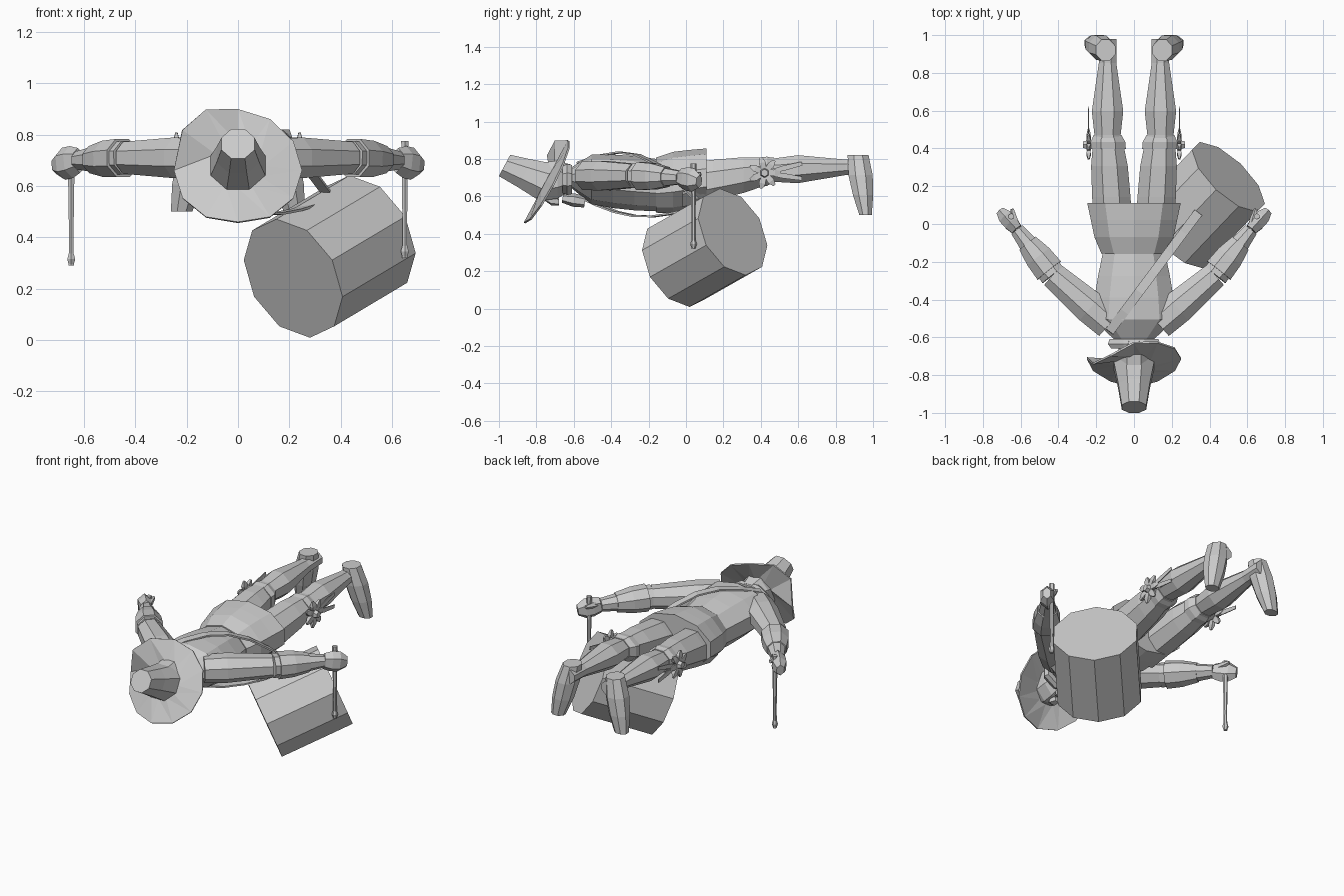
import bpy, bmesh
from math import sin, cos, pi
from mathutils import Vector

default_cube = bpy.data.objects.get("Cube")
if default_cube:
    bpy.data.objects.remove(default_cube)

GREY = (.6, .6, .6, 1)
grey = bpy.data.materials.new("plain grey")
grey.use_nodes = True
grey.diffuse_color = GREY
grey.node_tree.nodes["Principled BSDF"].inputs["Base Color"].default_value = GREY

SIDEWAYS, ALONG, UP = Vector((1, 0, 0)), Vector((0, 1, 0)), Vector((0, 0, 1))


def point(x, y, z):
    return Vector((x, y, z))


def mirrored(position, sign):
    return Vector((sign * position.x, position.y, position.z))


def finish(name, bm):
    """Turn the mesh into a named grey object."""
    bmesh.ops.recalc_face_normals(bm, faces=bm.faces)
    mesh = bpy.data.meshes.new(name)
    bm.to_mesh(mesh)
    bm.free()
    mesh.materials.append(grey)
    body = bpy.data.objects.new(name, mesh)
    bpy.context.collection.objects.link(body)
    return body


def add_tube(bm, start, end, widths, flat=1, flat_end=None, sides=8, axis=None, up=UP, bow=0):
    """Closed tube with evenly spaced rings; flat is ring height over width."""
    direction = (axis or end - start).normalized()
    across = direction.cross(up).normalized()
    upright = across.cross(direction)
    flat_end = flat_end or flat
    loops = []
    for index, width in enumerate(widths):
        t = index / (len(widths) - 1)
        centre = start.lerp(end, t) + up * bow * sin(pi * t)
        height = width * (flat + (flat_end - flat) * t)
        angles = [pi * (2 * k + 1) / sides for k in range(sides)]
        loops.append([bm.verts.new(centre + across * width * cos(a) + upright * height * sin(a))
                      for a in angles])
    for near, far in zip(loops, loops[1:]):
        for k in range(sides):
            following = (k + 1) % sides
            bm.faces.new((near[k], near[following], far[following], far[k]))
    bm.faces.new(loops[0])
    bm.faces.new(loops[-1])


def tube(name, start, end, widths, **options):
    bm = bmesh.new()
    add_tube(bm, start, end, widths, **options)
    return finish(name, bm)


def pair(name, start, end, widths, **options):
    """The same tube on the left and on the right."""
    for side, sign in (("left", 1), ("right", -1)):
        tube(f"{side}_{name}", mirrored(start, sign), mirrored(end, sign), widths, **options)


# Torso and the coat skirt flaring from the waist
neck, waist, hem = point(0, -.62, .7), point(0, -.16, .66), point(0, .11, .7)
tube("torso", neck, waist, [.1, .23, .22, .2, .175], flat=.5, flat_end=.8, sides=10, axis=ALONG)
tube("coat_skirt", waist, hem, [.18, .22, .24, .26], flat=.82, flat_end=.6, sides=10, axis=ALONG)

# Head, nose, collar and neckcloth
crown_base = point(0, -.75, .68)
tube("head", point(0, -.82, .67), neck, [.07, .1, .1, .07], flat=1.1, axis=ALONG)
tube("nose", point(0, -.76, .59), point(0, -.68, .57), [.01, .03, .02], sides=5, axis=ALONG)
tube("collar", point(0, -.66, .69), point(0, -.61, .69), [.13, .15, .14], flat=.6, axis=ALONG)
tube("neckcloth", point(0, -.66, .59), point(0, -.54, .57), [.04, .06, .05], flat=.6, sides=6)

# Hat: tapered crown and a bent brim, turned up on one side
hat_axis = point(0, -.88, .47)
tube("hat_crown", crown_base, point(0, -.97, .765), [.115, .09, .07], axis=hat_axis)
bm = bmesh.new()
tilt = SIDEWAYS.cross(hat_axis) * -1
SPOKES = 12
inner, rim = [], []
for k in range(SPOKES):
    angle = 2 * pi * k / SPOKES
    spoke = SIDEWAYS * cos(angle) + tilt * sin(angle)
    lift = .06 if k in (4, 5) else -.04 * abs(cos(angle))
    inner.append(bm.verts.new(crown_base + spoke * .1))
    rim.append(bm.verts.new(crown_base + spoke * .25 + hat_axis * lift))
for k in range(SPOKES):
    following = (k + 1) % SPOKES
    bm.faces.new((inner[k], inner[following], rim[following]))
    bm.faces.new((inner[k], rim[following], rim[k]))
bm.faces.new(inner)
brim = finish("hat_brim", bm)
brim.modifiers.new("thickness", "SOLIDIFY").thickness = .01

# Arms spread sideways, with flared cuffs and closed fists
shoulder, elbow = point(.13, -.53, .71), point(.43, -.27, .71)
wrist, knuckles = point(.62, -.03, .7), point(.71, .07, .68)
pair("upper_arm", shoulder, elbow, [.09, .095, .085, .075], flat=.9)
pair("forearm", elbow, wrist, [.075, .07, .055, .04], flat=.95)
pair("cuff", elbow.lerp(wrist, .1), elbow.lerp(wrist, .7), [.085, .08, .06], flat=.95)
pair("hand", wrist, knuckles, [.035, .045, .045, .025], flat=1.4, sides=6)
pair("thumb", wrist + UP * .01, point(.645, .08, .72), [.02, .02, .01], sides=5)

# Drumsticks hanging from the fists, the left one held higher
for side, sign, low in (("left", 1, .32), ("right", -1, .29)):
    foot = point(sign * .65, .04, low)
    tube(f"{side}_drumstick", foot, foot + UP * .455, [.012, .01, .012, .014, .016],
         sides=6, up=ALONG)
    tube(f"{side}_stick_knob", foot, foot + UP * .05, [.01, .018, .01], sides=6, up=ALONG)

# Legs, stocking tops and feet
hip, knee, ankle = point(.11, -.02, .66), point(.14, .47, .74), point(.14, .98, .76)
pair("thigh", hip, knee, [.11, .11, .105, .08], flat=1.15, flat_end=.9, axis=ALONG)
pair("calf", knee, ankle, [.075, .09, .07, .05, .05], flat=.9, axis=ALONG)
pair("knee_band", hip.lerp(knee, .85), knee, [.1, .1, .08], flat=.85, axis=ALONG)
pair("foot", point(.15, .92, .82), point(.22, .96, .5), [.055, .07, .065, .045],
     flat=1.1, flat_end=.8, axis=-UP, up=ALONG)

# Ribbon bows on the outside of the knees
PETALS = 7
for side, sign in (("left", 1), ("right", -1)):
    bm = bmesh.new()
    outward = SIDEWAYS * sign
    knot = point(sign * .24, .42, .725)
    for k in range(PETALS):
        angle = 2 * pi * k / PETALS
        petal = (ALONG * cos(angle) + UP * sin(angle)) * .085
        add_tube(bm, knot, knot + petal, [.008, .02, .026, .01], flat=.6, sides=4, up=outward)
    add_tube(bm, knot - outward * .01, knot + outward * .03, [.03, .02], sides=6)
    for drop in (UP * .05, UP * -.03):
        add_tube(bm, knot, knot + ALONG * .2 + drop, [.01, .02, .015], flat=.2, sides=4, up=outward)
    finish(f"{side}_knee_bow", bm)

# Sling over the right shoulder, meeting at the drum
strap = [.035] * 7
tube("sling_back", point(-.13, -.57, .78), point(.34, .06, .58), strap, flat=.2, sides=4, bow=.14)
tube("sling_front", point(-.13, -.57, .6), point(.3, .02, .53), strap, flat=.2, sides=4, bow=-.07)

# Ten-sided drum at the left hip
tube("drum", point(.215, -.05, .24), point(.5, .25, .41), [.25, .25], sides=10)
